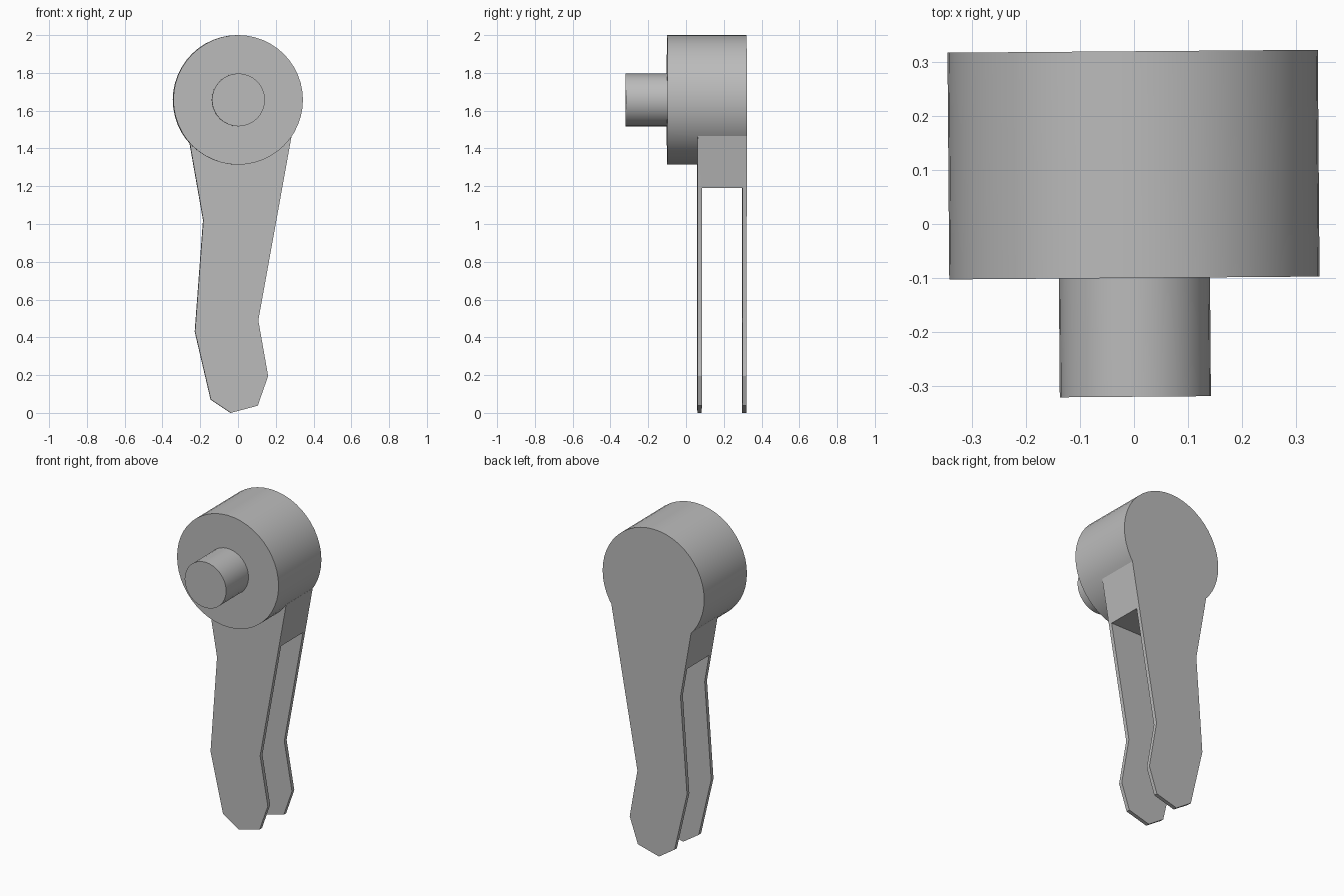
import bpy, bmesh, math
from mathutils import Matrix

if "Cube" in bpy.data.objects:
    bpy.data.objects.remove(bpy.data.objects["Cube"])

# One plain grey for the whole lever
GREY = (0.5, 0.5, 0.5, 1.0)
grey = bpy.data.materials.new("plain_grey")
grey.use_nodes = True
grey.diffuse_color = GREY
grey.node_tree.nodes["Principled BSDF"].inputs["Base Color"].default_value = GREY

DRUM_Z, DRUM_R, SHAFT_R = 1.657, 0.343, 0.14
FRONT, DRUM_FRONT, ARM_FRONT, BACK = -0.32, -0.10, 0.06, 0.32
PLATE, SLOT_TOP = 0.023, 1.19


def prism(name, outline, y0, y1):
    """Extrude an x-z outline from y0 to y1."""
    bm = bmesh.new()
    face = bm.faces.new([bm.verts.new((x, y0, z)) for x, z in outline])
    new = bmesh.ops.extrude_face_region(bm, geom=[face])["geom"]
    moved = [v for v in new if isinstance(v, bmesh.types.BMVert)]
    bmesh.ops.translate(bm, verts=moved, vec=(0, y1 - y0, 0))
    bmesh.ops.recalc_face_normals(bm, faces=bm.faces)
    mesh = bpy.data.meshes.new(name)
    bm.to_mesh(mesh)
    bm.free()
    mesh.materials.append(grey)
    obj = bpy.data.objects.new(name, mesh)
    bpy.context.collection.objects.link(obj)
    return obj


def circle(radius, count):
    turns = [math.tau * i / count for i in range(count)]
    return [(radius * math.sin(t), DRUM_Z + radius * math.cos(t)) for t in turns]


def combine(target, tool, operation):
    """Apply a boolean and discard the tool object."""
    mod = target.modifiers.new(operation.lower(), "BOOLEAN")
    mod.operation, mod.solver, mod.object = operation, "EXACT", tool
    bpy.context.view_layer.objects.active = target
    bpy.ops.object.modifier_apply(modifier=mod.name)
    bpy.data.objects.remove(tool)


# Bent arm, split into two thin plates by a slot below the bridge
arm_outline = [(-0.255, 1.43), (-0.183, 1.02), (-0.227, 0.43), (-0.143, 0.07),
               (-0.038, 0.0), (0.105, 0.038), (0.16, 0.195), (0.108, 0.49),
               (0.284, 1.465), (0.0, DRUM_Z)]
arm = prism("arm", arm_outline, ARM_FRONT, BACK)
slot = prism("slot_cutter", [(-1, -1), (1, -1), (1, SLOT_TOP), (-1, SLOT_TOP)],
             ARM_FRONT + PLATE, BACK - PLATE)
slot.hide_render = True
combine(arm, slot, "DIFFERENCE")

# Round drum merged with the arm, and the stub shaft in front
drum = prism("drum_and_arm", circle(DRUM_R, 48), DRUM_FRONT, BACK)
combine(drum, arm, "UNION")
shaft = prism("shaft", circle(SHAFT_R, 32), FRONT, DRUM_FRONT)

# Slight turn about the vertical, then smooth the round walls
for obj in (drum, shaft):
    obj.data.transform(Matrix.Rotation(math.radians(0.45), 4, "Z"))
    bpy.ops.object.select_all(action="DESELECT")
    obj.select_set(True)
    bpy.context.view_layer.objects.active = obj
    bpy.ops.object.shade_smooth_by_angle(angle=math.radians(25))
